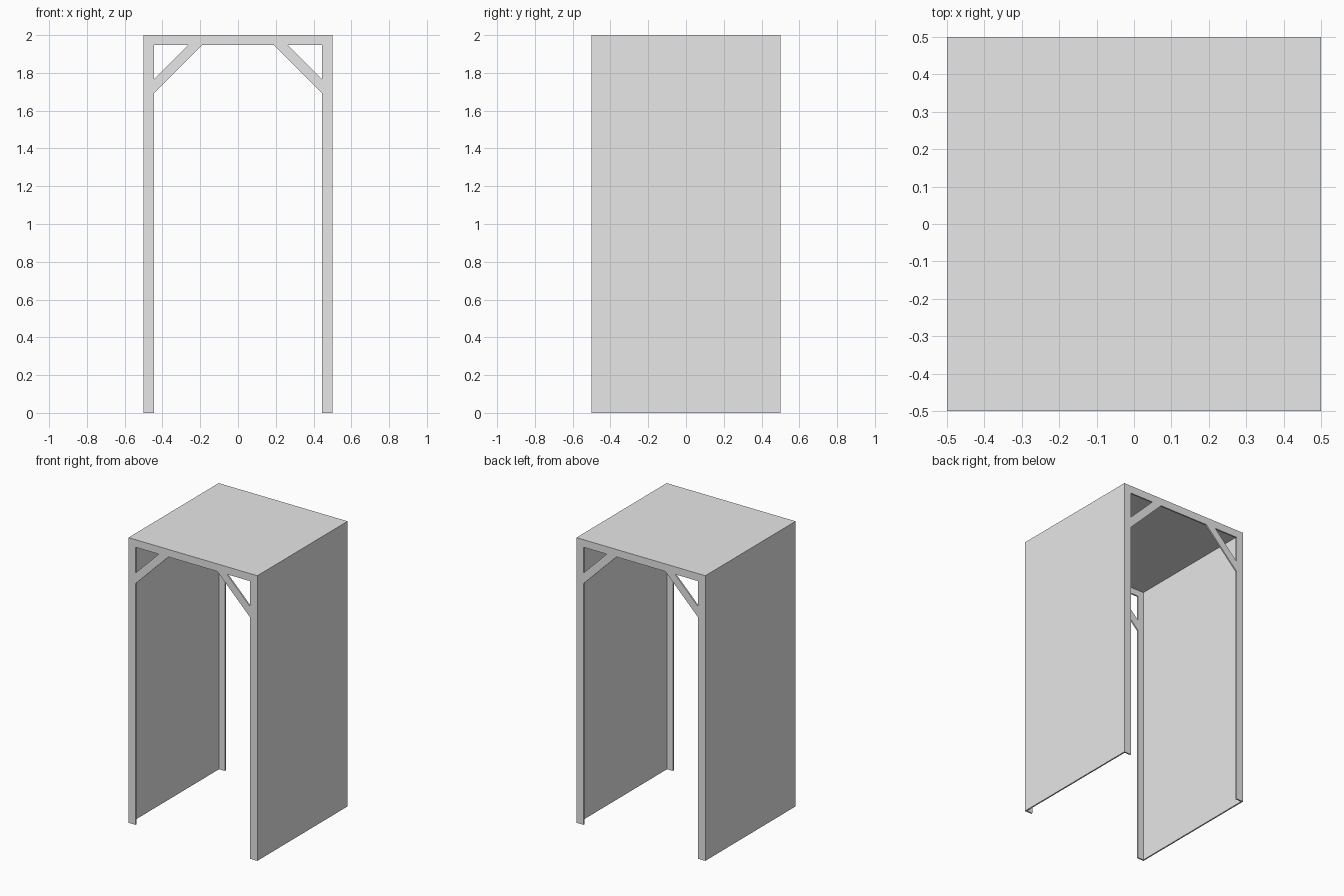
import bpy
import bmesh

cube = bpy.data.objects.get("Cube")
if cube:
    bpy.data.objects.remove(cube, do_unlink=True)

HALF, HEIGHT, SKIN = 0.5, 2.0, 0.01
POST, BEAM = 0.055, 0.053
INNER, UNDER = HALF - POST, HEIGHT - BEAM

grey = bpy.data.materials.new("light grey")
grey.use_nodes = True
grey.diffuse_color = (0.8, 0.8, 0.8, 1)
grey.node_tree.nodes["Principled BSDF"].inputs["Base Color"].default_value = grey.diffuse_color


def plate(name, outline, y0, y1):
    """Extrude an x-z outline from y0 to y1."""
    bm = bmesh.new()
    face = bm.faces.new([bm.verts.new((x, y0, z)) for x, z in outline])
    new = bmesh.ops.extrude_face_region(bm, geom=[face])["geom"]
    verts = [v for v in new if isinstance(v, bmesh.types.BMVert)]
    bmesh.ops.translate(bm, verts=verts, vec=(0, y1 - y0, 0))
    bmesh.ops.recalc_face_normals(bm, faces=bm.faces)
    mesh = bpy.data.meshes.new(name)
    bm.to_mesh(mesh)
    bm.free()
    mesh.materials.append(grey)
    obj = bpy.data.objects.new(name, mesh)
    bpy.context.collection.objects.link(obj)


def rect(x0, x1, z0, z1):
    return [(x0, z0), (x1, z0), (x1, z1), (x0, z1)]


# Thin roof sheet and side walls between the two end frames
depth = HALF - SKIN
plate("roof_panel", rect(-HALF, HALF, HEIGHT - SKIN, HEIGHT), -depth, depth)
for side, s in (("left", 1), ("right", -1)):
    plate(side + "_wall", rect(s * HALF, s * (HALF - SKIN), 0, HEIGHT - SKIN), -depth, depth)

# Flat portal frame at each open end, with diagonal corner braces
arch = [(-HALF, 0), (-INNER, 0), (-INNER, UNDER), (INNER, UNDER),
        (INNER, 0), (HALF, 0), (HALF, HEIGHT), (-HALF, HEIGHT)]
REACH, WIDTH = 0.255, 0.075
for end, e in (("front", -1), ("back", 1)):
    y0, y1 = e * HALF, e * depth
    plate(end + "_frame", arch, y0, y1)
    for side, s in (("left", 1), ("right", -1)):
        brace = [(s * INNER, UNDER - REACH), (s * INNER, UNDER - REACH + WIDTH),
                 (s * (INNER - REACH + WIDTH), UNDER), (s * (INNER - REACH), UNDER)]
        plate(f"{end}_{side}_brace", brace, y0, y1)
